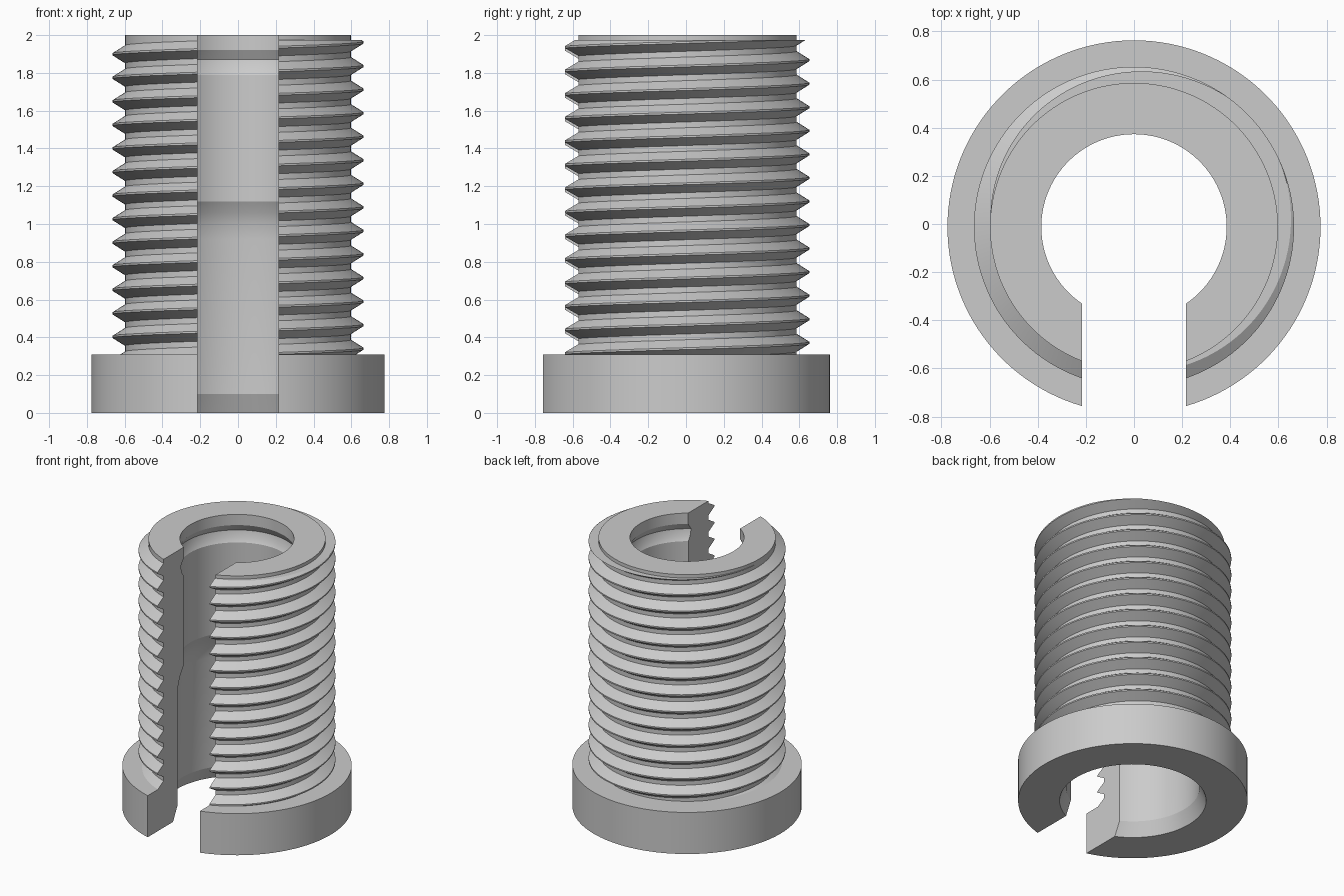
import bpy, bmesh
from math import asin, sin, cos, pi, floor, radians

if "Cube" in bpy.data.objects:
    bpy.data.objects.remove(bpy.data.objects["Cube"])

AXIS_Y = -0.012          # bushing axis
SLOT = 0.215             # half width of the front slot
ROOT, CREST = 0.598, 0.665
PITCH, PHASE = 0.1247, 0.34
THREAD_LOW, THREAD_HIGH = 0.31, 1.975
STEPS = 120

# one thread tooth: (height offset from the crest, radius)
TOOTH = [(-0.047, ROOT), (-0.005, CREST), (0.005, CREST), (0.047, ROOT)]

# bore from the top down: lip, groove, narrow bore, wide bore, bottom chamfer
BORE = [(0.385, 2), (0.385, 1.92), (0.415, 1.87), (0.405, 1.82), (0.387, 1.79),
        (0.387, 1.12), (0.42, 1.06), (0.44, 1.0), (0.45, 0.92), (0.45, 0.1), (0.495, 0)]
FLANGE = [(0.775, 0), (0.775, THREAD_LOW)]
COLLAR = [(ROOT, THREAD_HIGH), (ROOT, 2)]


def sweep_angle(r, t):
    """Angle from the slot's left wall (t=0) round the back to its right wall (t=1)."""
    gap = asin(SLOT / r)
    return -pi / 2 + gap + t * 2 * (pi - gap)


def thread_radius(z, lead):
    d = (z - lead + PITCH / 2) % PITCH - PITCH / 2
    for (z0, r0), (z1, r1) in zip(TOOTH, TOOTH[1:]):
        if z0 <= d <= z1:
            return r0 + (r1 - r0) * (d - z0) / (z1 - z0)
    return ROOT


def thread_profile(t):
    """Right-handed helix, cut flat at both ends."""
    points = []
    for k in range(-2, 16):
        for dz, r in TOOTH:
            lead = PHASE + PITCH * sweep_angle(r, t) / (2 * pi)
            z = lead + k * PITCH + dz
            if not THREAD_LOW < z < THREAD_HIGH:
                z = min(max(z, THREAD_LOW), THREAD_HIGH)
                r = thread_radius(z, lead)
            points.append((r, z))
    return points


# slotted bushing: closed section swept from one slot wall to the other
bm = bmesh.new()
rings = []
for i in range(STEPS + 1):
    t = i / STEPS
    ring = []
    for r, z in BORE + FLANGE + thread_profile(t) + COLLAR:
        a = sweep_angle(r, t)
        ring.append(bm.verts.new((r * cos(a), AXIS_Y + r * sin(a), z)))
    rings.append(ring)
n = len(rings[0])
for a, b in zip(rings, rings[1:]):
    for j in range(n):
        k = (j + 1) % n
        bm.faces.new((a[j], b[j], b[k], a[k]))

# flat slot walls
bm.faces.new(rings[0])
bm.faces.new(rings[-1][::-1])
bmesh.ops.remove_doubles(bm, verts=bm.verts[:], dist=0.0002)
bmesh.ops.recalc_face_normals(bm, faces=bm.faces[:])

mesh = bpy.data.meshes.new("threaded_bushing")
bm.to_mesh(mesh)
bm.free()
bushing = bpy.data.objects.new("threaded_bushing", mesh)
bpy.context.collection.objects.link(bushing)

# plain grey
grey = bpy.data.materials.new("light_grey")
grey.use_nodes = True
colour = (0.6, 0.6, 0.6, 1)
grey.diffuse_color = colour
grey.node_tree.nodes["Principled BSDF"].inputs["Base Color"].default_value = colour
mesh.materials.append(grey)

bpy.ops.object.select_all(action="DESELECT")
bushing.select_set(True)
bpy.context.view_layer.objects.active = bushing
bpy.ops.object.shade_smooth_by_angle(angle=radians(20))
